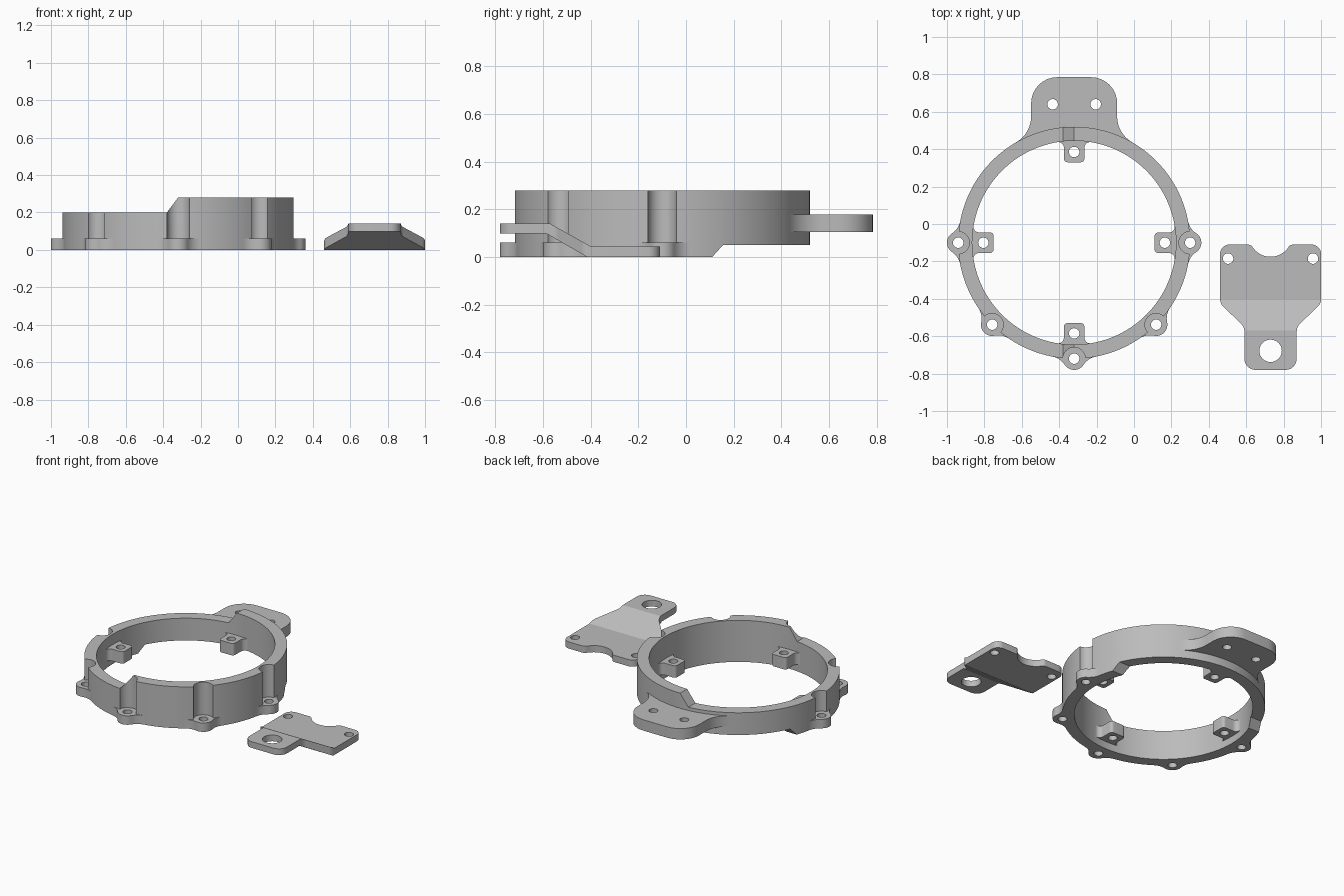
import bpy, bmesh
from math import sin, cos, acos, asin, atan2, radians, pi, sqrt
from mathutils import Matrix, Vector

cube = bpy.data.objects.get("Cube")
if cube:
    bpy.data.objects.remove(cube, do_unlink=True)

grey = bpy.data.materials.new("plain grey")
grey.use_nodes = True
GREY = (0.5, 0.5, 0.5, 1)
grey.diffuse_color = GREY
grey.node_tree.nodes["Principled BSDF"].inputs["Base Color"].default_value = GREY

CENTRE = Vector((-0.32, -0.1, 0))
R_OUT, R_IN, R_MID = 0.62, 0.545, 0.585
HOLE = 0.028


def arc(cx, cy, r, a0, a1, n=10):
    """Points along an arc, angles in radians."""
    return [(cx + r * cos(a0 + (a1 - a0) * i / n),
             cy + r * sin(a0 + (a1 - a0) * i / n)) for i in range(n + 1)]


def mirrored(half):
    """Close a right-hand half outline with its mirror image in x."""
    return half + [(-x, y) for x, y in reversed(half) if abs(x) > 1e-5]


def rounded(x, y, r, a0, a1):
    """Rounded corner given by its arc centre."""
    return arc(x, y, r, radians(a0), radians(a1), 8)


def prism(name, outline, lo, hi, axis="z", matrix=None):
    """Extrude an outline along an axis (x: outline is yz, y: outline is xz)."""
    place = {"z": lambda a, b, c: (a, b, c),
             "x": lambda a, b, c: (c, a, b),
             "y": lambda a, b, c: (a, c, b)}[axis]
    bm = bmesh.new()
    base = bm.faces.new([bm.verts.new(place(a, b, lo)) for a, b in outline])
    ext = bmesh.ops.extrude_face_region(bm, geom=[base])
    move = Vector(place(0, 0, hi - lo))
    bmesh.ops.translate(bm, vec=move,
                        verts=[v for v in ext["geom"] if isinstance(v, bmesh.types.BMVert)])
    bmesh.ops.recalc_face_normals(bm, faces=bm.faces)
    if matrix:
        bm.transform(matrix)
    mesh = bpy.data.meshes.new(name)
    bm.to_mesh(mesh)
    bm.free()
    mesh.materials.append(grey)
    obj = bpy.data.objects.new(name, mesh)
    bpy.context.collection.objects.link(obj)
    return obj


def disc(x, y, r, lo, hi, n=32):
    return prism("cutter", arc(x, y, r, 0, 2 * pi, n)[:-1], lo, hi)


def combine(target, tool, operation):
    """Apply a boolean and discard the tool."""
    tool.hide_render = True
    bpy.context.view_layer.objects.active = target
    mod = target.modifiers.new("bool", "BOOLEAN")
    mod.operation, mod.solver, mod.object = operation, "EXACT", tool
    bpy.ops.object.modifier_apply(modifier=mod.name)
    bpy.data.objects.remove(tool, do_unlink=True)


def finish(obj):
    bpy.ops.object.select_all(action="DESELECT")
    obj.select_set(True)
    bpy.context.view_layer.objects.active = obj
    bpy.ops.object.shade_smooth_by_angle(angle=radians(25))


def turned(degrees):
    """Place a part drawn along +y at a compass angle round the ring."""
    return Matrix.Translation(CENTRE) @ Matrix.Rotation(radians(degrees - 90), 4, "Z")


def at(degrees, radius):
    a = radians(degrees)
    return CENTRE.x + radius * cos(a), CENTRE.y + radius * sin(a)


# Ring body
ring = disc(CENTRE.x, CENTRE.y, R_OUT, 0, 0.28, 128)
ring.name = ring.data.name = "mounting_ring"
combine(ring, disc(CENTRE.x, CENTRE.y, R_IN, -0.1, 0.4, 128), "DIFFERENCE")

# Stepped top and raised rear underside
top_step = [(-1.2, 0.2), (-0.38, 0.2), (-0.32, 0.28), (-0.32, 0.4), (-1.2, 0.4)]
combine(ring, prism("cutter", top_step, -1, 1, "y"), "DIFFERENCE")
rear_step = [(0.065, -0.05), (0.7, -0.05), (0.7, 0.05), (0.155, 0.05)]
combine(ring, prism("cutter", rear_step, -1.2, 0.6, "x"), "DIFFERENCE")

# Outer screw lugs: filleted foot, clearance groove and hole
LUG, FILLET = 0.06, 0.1
far = R_OUT + FILLET
t = acos((R_OUT ** 2 + far ** 2 - (LUG + FILLET) ** 2) / (2 * R_OUT * far))
fx, fy = far * sin(t), far * cos(t)
to_fillet = atan2(fy - R_OUT, fx)
half = arc(0, 0, R_MID, pi / 2, pi / 2 - t, 5)
half += arc(fx, fy, FILLET, 1.5 * pi - t, pi + to_fillet, 8)
half += arc(0, R_OUT, LUG, to_fillet, pi / 2, 8)[1:]
for angle in (0, 180, 225, 270, 315):
    x, y = at(angle, R_OUT)
    combine(ring, disc(x, y, LUG, 0.06, 0.5), "DIFFERENCE")
    combine(ring, prism("lug", mirrored(half), 0, 0.06, "z", turned(angle)), "UNION")
    combine(ring, disc(x, y, HOLE, -0.1, 0.3, 24), "DIFFERENCE")

# Inner screw tabs
W, F, C = 0.055, 0.03, 0.02
fx = W + F
fy = sqrt((R_IN - F) ** 2 - fx ** 2)
lean = asin(fx / (R_IN - F))
half = rounded(W - C, 0.43 + C, C, -90, 0)
half += arc(fx, fy, F, pi, pi / 2 - lean, 8)
half += arc(0, 0, R_IN + 0.01, pi / 2 - lean, pi / 2, 5)
for angle in (0, 90, 180, 270):
    combine(ring, prism("tab", mirrored(half), 0.05, 0.13, "z", turned(angle)), "UNION")
    combine(ring, disc(*at(angle, 0.485), HOLE, -0.1, 0.2, 24), "DIFFERENCE")

# Rear mounting ear, flared into the ring
W, F, C, TOP = 0.23, 0.16, 0.14, 0.885
fx = W + F
lean = asin(fx / (R_OUT + F))
fy = (R_OUT + F) * cos(lean)
half = arc(0, 0, R_MID, pi / 2, pi / 2 - lean, 12)
half += arc(fx, fy, F, 1.5 * pi - lean, pi, 12)
half += rounded(W - C, TOP - C, C, 0, 90)
combine(ring, prism("ear", mirrored(half), 0.105, 0.178, "z", turned(90)), "UNION")
for side in (-1, 1):
    combine(ring, disc(CENTRE.x + side * 0.115, 0.64, HOLE, 0, 0.26, 24), "DIFFERENCE")
finish(ring)

# Cranked bracket plate: plan outline with a scooped rear edge
PX = 0.73
lip_x, lip_y, lip_r, scoop_y, scoop_r = 0.121, -0.14, 0.03, -0.06, 0.115
bite = atan2(lip_y - scoop_y, lip_x)
half = arc(0, scoop_y, scoop_r, -pi / 2, bite, 10)
half += arc(lip_x, lip_y, lip_r, bite + pi, pi / 2, 6)[1:]
half += rounded(0.22, -0.16, 0.05, 90, 0)
half += rounded(0.21, -0.4, 0.06, 0, -40)
half += rounded(0.2, -0.575, 0.06, 140, 180)
half += rounded(0.08, -0.72, 0.06, 0, -90)
plate = prism("bracket_plate", mirrored(half), -0.1, 0.3, "z",
              Matrix.Translation((PX, 0, 0)))

# Side profile of the crank
crank = [(-0.9, 0.098), (-0.585, 0.098), (-0.415, 0), (0, 0),
         (0, 0.045), (-0.4, 0.045), (-0.57, 0.14), (-0.9, 0.14)]
combine(plate, prism("cutter", crank, 0.3, 1.2, "x"), "INTERSECT")
for x, y, r in ((-0.227, -0.185, HOLE), (0.227, -0.185, HOLE), (0, -0.678, 0.06)):
    combine(plate, disc(PX + x, y, r, -0.1, 0.3), "DIFFERENCE")
finish(plate)
